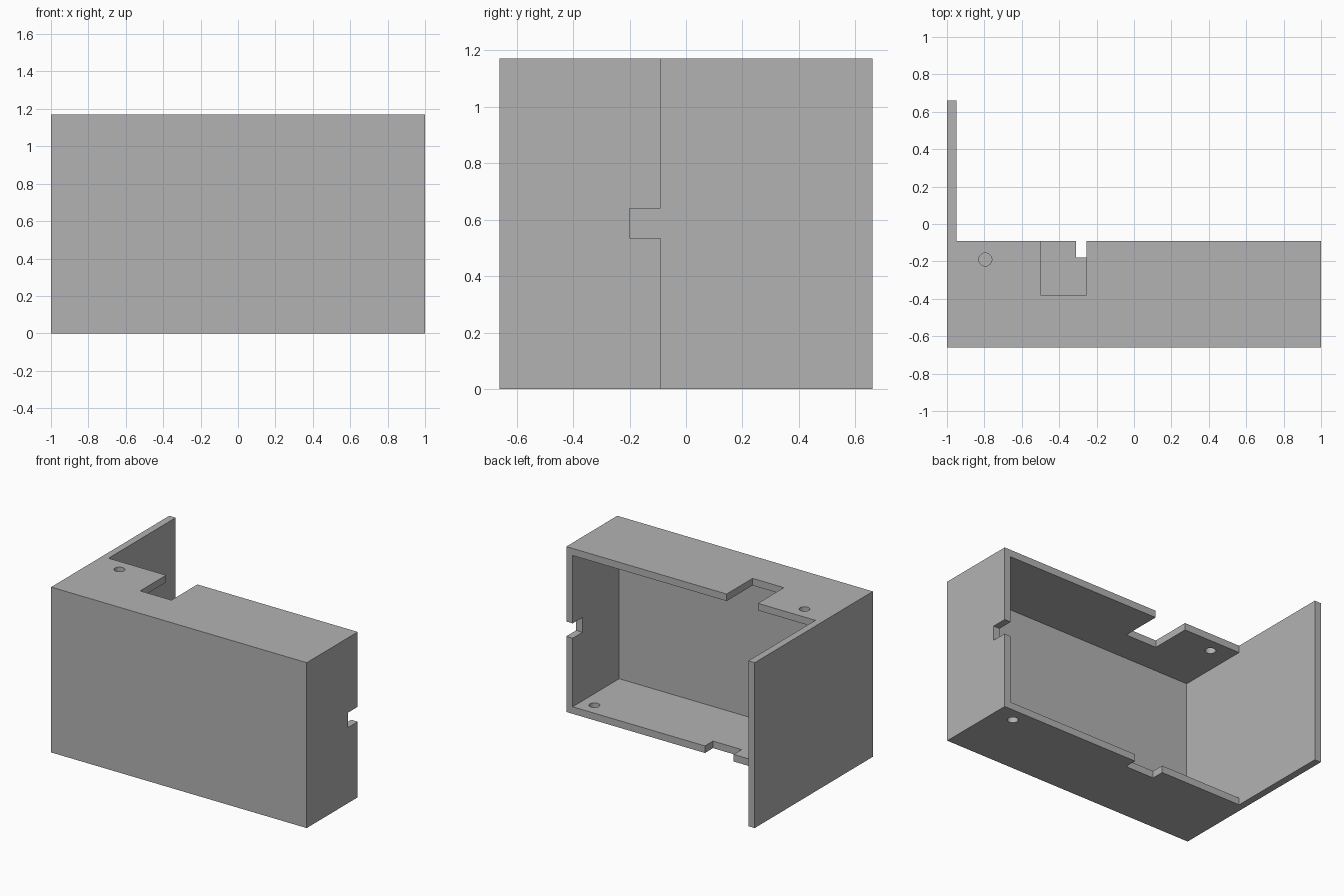
import bpy
import bmesh

cube = bpy.data.objects.get("Cube")
if cube:
    bpy.data.objects.remove(cube, do_unlink=True)

# Overall sizes
FRONT, RIM, BACK = -0.66, -0.09, 0.66
HEIGHT, WALL = 1.17, 0.05
OVER = 0.1  # how far cutters overshoot

grey = bpy.data.materials.new("plain grey")
grey.use_nodes = True
colour = (0.45, 0.45, 0.45, 1)
grey.diffuse_color = colour
grey.node_tree.nodes["Principled BSDF"].inputs["Base Color"].default_value = colour


def make_object(name, bm):
    bmesh.ops.recalc_face_normals(bm, faces=bm.faces[:])
    mesh = bpy.data.meshes.new(name)
    bm.to_mesh(mesh)
    bm.free()
    mesh.materials.append(grey)
    obj = bpy.data.objects.new(name, mesh)
    bpy.context.collection.objects.link(obj)
    return obj


def prism(name, outline, z0, z1):
    """Extrude an outline in the ground plane from z0 to z1."""
    bm = bmesh.new()
    face = bm.faces.new([bm.verts.new((x, y, z0)) for x, y in outline])
    top = bmesh.ops.extrude_face_region(bm, geom=[face])["geom"]
    bmesh.ops.translate(bm, vec=(0, 0, z1 - z0),
                        verts=[v for v in top if isinstance(v, bmesh.types.BMVert)])
    return make_object(name, bm)


def box(name, x0, x1, y0, y1, z0, z1):
    return prism(name, [(x0, y0), (x1, y0), (x1, y1), (x0, y1)], z0, z1)


def hole(name, x, y, z):
    bm = bmesh.new()
    bmesh.ops.create_cone(bm, cap_ends=True, segments=32, radius1=0.035,
                          radius2=0.035, depth=4 * WALL)
    bmesh.ops.translate(bm, vec=(x, y, z), verts=bm.verts[:])
    return make_object(name, bm)


# Housing with its long side plate, as one L-shaped block
housing = prism("housing", [(-1, FRONT), (1, FRONT), (1, RIM), (-1 + WALL, RIM),
                            (-1 + WALL, BACK), (-1, BACK)], 0, HEIGHT)

# Cavity open to the back, rim notches and screw holes
cutters = [
    box("cavity", -1 + WALL, 1 - WALL, FRONT + WALL, RIM + OVER, WALL, HEIGHT - WALL),
    box("top_notch", -0.5, -0.255, -0.38, RIM + OVER, HEIGHT - 2 * WALL, HEIGHT + OVER),
    box("bottom_notch", -0.31, -0.085, -0.18, RIM + OVER, -OVER, 2 * WALL),
    box("side_notch", 1 - 2 * WALL, 1 + OVER, -0.2, RIM + OVER, 0.535, 0.64),
    hole("top_hole", -0.795, -0.19, HEIGHT - WALL / 2),
    hole("bottom_hole", 0.85, -0.19, WALL / 2),
]

bpy.context.view_layer.objects.active = housing
for cutter in cutters:
    cutter.hide_render = True
    cut = housing.modifiers.new(cutter.name, "BOOLEAN")
    cut.operation = "DIFFERENCE"
    cut.solver = "EXACT"
    cut.object = cutter
    bpy.ops.object.modifier_apply(modifier=cut.name)
    bpy.data.objects.remove(cutter, do_unlink=True)
